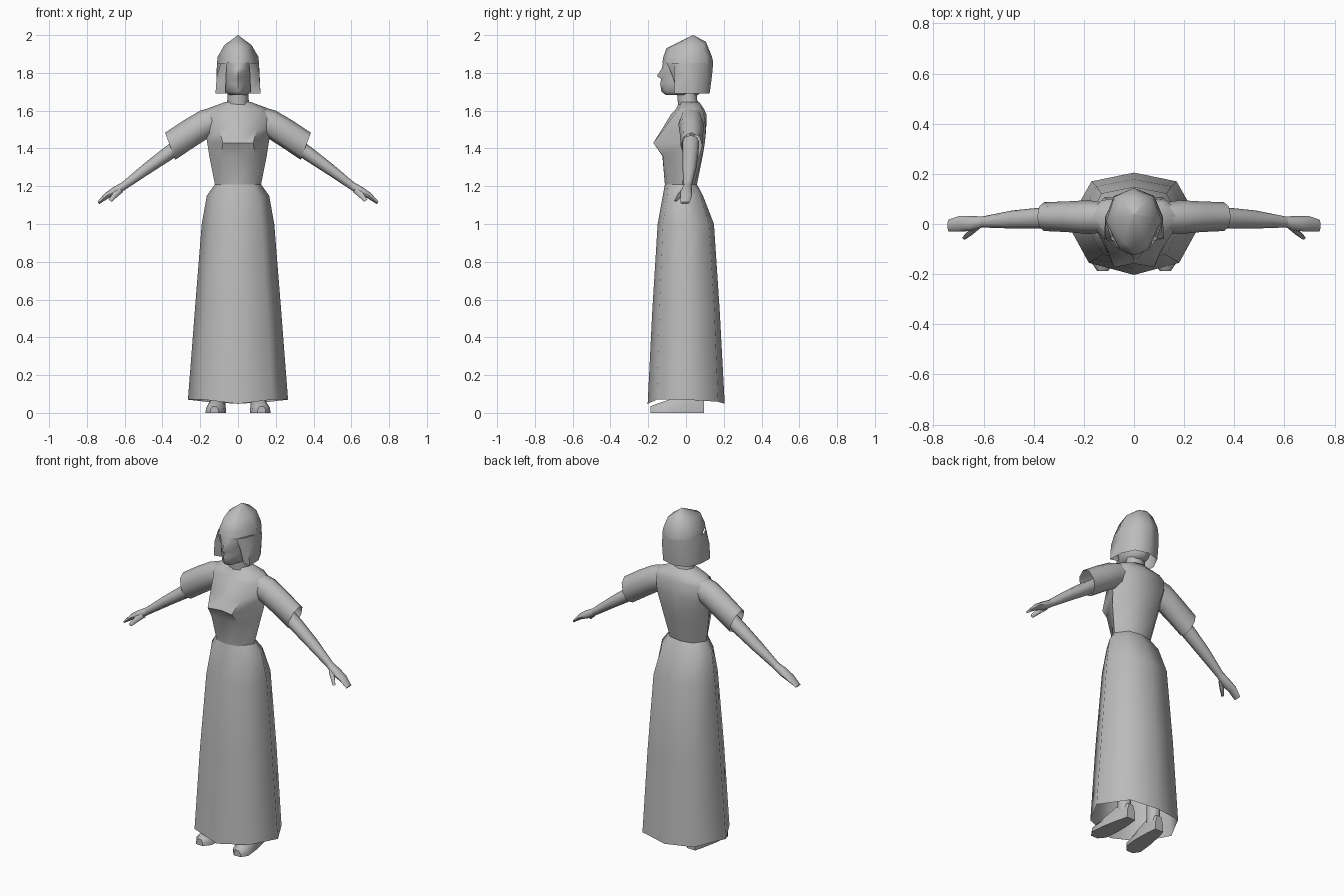
import bpy, math
from mathutils import Vector

grey = bpy.data.materials.new("plain_grey")
grey.diffuse_color = (0.5, 0.5, 0.5, 1)


def make(name, verts, faces, angle=60):
    me = bpy.data.meshes.new(name)
    me.from_pydata([tuple(v) for v in verts], [], faces)
    me.materials.append(grey)
    for p in me.polygons:
        p.use_smooth = True
    me.set_sharp_from_angle(angle=math.radians(angle))
    ob = bpy.data.objects.new(name, me)
    bpy.context.collection.objects.link(ob)
    return ob


def loft(name, rings, closed=True, caps=(False, False), angle=60):
    """Skin a stack of equal rings."""
    n = len(rings[0])
    verts = [v for r in rings for v in r]
    faces = []
    for i in range(len(rings) - 1):
        for j in range(n if closed else n - 1):
            k = (j + 1) % n
            faces.append((i * n + j, i * n + k, (i + 1) * n + k, (i + 1) * n + j))
    if caps[0]:
        faces.append(tuple(reversed(range(n))))
    if caps[1]:
        faces.append(tuple(range(len(verts) - n, len(verts))))
    return make(name, verts, faces, angle)


def ring(z, front, fx, fy, sx, sy, bx, by, back, dz=0):
    """Symmetric eight-point section; dz lowers the front and back points."""
    half = [(fx, fy, z), (sx, sy, z), (bx, by, z - dz / 2)]
    return ([(0, front, z - dz)] + half + [(0, back, z - dz)]
            + [(-x, y, w) for x, y, w in reversed(half)])


def limb(name, side, sections, caps, sides=8):
    """Tube through oval sections: top x, z, bottom x, z, front y, back y."""
    rings = []
    for tx, tz, bx, bz, y0, y1 in sections:
        r = []
        for i in range(sides):
            a = 2 * math.pi * i / sides * side
            c, s = math.cos(a), math.sin(a)
            r.append((side * ((tx + bx) / 2 + c * (tx - bx) / 2),
                      (y0 + y1) / 2 - s * (y1 - y0) / 2,
                      (tz + bz) / 2 + c * (tz - bz) / 2))
        rings.append(r)
    return loft(name, rings, True, caps)


# long skirt, open at the hem
loft("skirt", [
    ring(.07, -.203, .18, -.155, .265, 0, .17, .17, .205, .022),
    ring(.55, -.178, .155, -.14, .228, 0, .15, .15, .178),
    ring(1.0, -.15, .125, -.122, .192, 0, .13, .122, .148),
    ring(1.15, -.123, .11, -.10, .165, -.01, .11, .075, .09),
    ring(1.21, -.112, .075, -.095, .122, -.02, .075, .045, .058),
])

# bodice and shoulders
loft("bodice", [
    ring(1.21, -.112, .075, -.095, .122, -.02, .075, .045, .058),
    ring(1.36, -.125, .09, -.123, .152, 0, .09, .085, .088),
    ring(1.43, -.158, .08, -.173, .163, .015, .10, .10, .10),
    ring(1.5, -.128, .10, -.12, .175, .025, .12, .105, .107),
    ring(1.58, -.08, .12, -.06, .195, .03, .13, .095, .108),
    ring(1.61, -.052, .11, -.035, .165, .03, .11, .085, .095),
    ring(1.645, -.035, .04, -.025, .07, .025, .045, .06, .07),
], caps=(False, True))

# neck
loft("neck", [
    ring(1.62, -.04, .04, -.03, .065, .02, .045, .06, .075),
    ring(1.66, -.045, .035, -.035, .056, .01, .04, .045, .058),
    ring(1.74, -.05, .035, -.04, .055, .01, .04, .045, .06),
])

# face, with nose, mouth and chin on the centre line
loft("head", [
    ring(1.682, -.105, .02, -.09, .045, -.01, .03, .05, .06),
    ring(1.70, -.13, .028, -.108, .065, -.02, .05, .06, .09),
    ring(1.742, -.137, .032, -.112, .074, -.02, .06, .07, .10),
    ring(1.768, -.131, .034, -.112, .077, -.02, .06, .07, .11),
    ring(1.783, -.155, .03, -.114, .079, -.02, .06, .07, .11),
    ring(1.825, -.127, .036, -.112, .082, -.02, .06, .07, .11),
    ring(1.87, -.12, .045, -.10, .08, -.01, .06, .07, .11),
], caps=(True, True))

# hair crown
loft("hair_crown", [
    ring(1.852, -.125, .058, -.102, .111, .01, .08, .11, .144),
    ring(1.885, -.12, .06, -.09, .108, .02, .075, .11, .138),
    [(0, -.104, 1.93), (.045, -.07, 1.942), (.072, .025, 1.947), (.055, .095, 1.95),
     (0, .105, 1.965), (-.055, .095, 1.95), (-.072, .025, 1.947), (-.045, -.07, 1.942)],
    [(.001 * math.sin(i * math.pi / 4), .038 - .001 * math.cos(i * math.pi / 4), 2)
     for i in range(8)],
], caps=(False, True))


# bobbed hair hanging around the back, open at the face
def bob(z, pts):
    half = [(x, y, z) for x, y in pts]
    return half + [(-x, y, w) for x, y, w in reversed(half[:-1])]


loft("hair_bob", [
    bob(1.69, [(.066, -.045), (.119, -.06), (.115, .03), (.078, .105), (0, .125)]),
    bob(1.78, [(.064, -.07), (.113, -.06), (.115, .025), (.08, .112), (0, .137)]),
    bob(1.852, [(.058, -.102), (.09, -.06), (.111, .01), (.08, .11), (0, .144)]),
], closed=False)

for side, tag in ((1, "left"), (-1, "right")):
    # short sleeve
    limb(tag + "_sleeve", side, [
        (.07, 1.638, .10, 1.49, -.03, .08),
        (.20, 1.60, .165, 1.45, -.04, .095),
        (.29, 1.547, .25, 1.395, -.032, .09),
        (.386, 1.483, .332, 1.34, -.028, .087)], (False, False))
    # bare arm and hand
    limb(tag + "_arm", side, [
        (.30, 1.47, .27, 1.40, -.02, .07),
        (.39, 1.405, .345, 1.345, -.018, .066),
        (.50, 1.318, .47, 1.265, -.018, .054),
        (.615, 1.22, .595, 1.183, -.014, .03)], (False, False))
    limb(tag + "_hand", side, [
        (.615, 1.22, .595, 1.183, -.014, .03),
        (.66, 1.195, .635, 1.155, -.028, .032),
        (.705, 1.163, .688, 1.135, -.03, .032),
        (.744, 1.118, .735, 1.105, -.03, .018)], (False, True))
    limb(tag + "_thumb", side, [
        (.63, 1.197, .61, 1.168, -.02, .005),
        (.66, 1.168, .64, 1.143, -.045, -.018),
        (.685, 1.128, .668, 1.118, -.062, -.048)], (False, True), 6)

    # foot: sections from toe to heel (y, centre x, half width, height)
    rings = []
    for y, cx, w, h in ((-.187, .125, .022, .035), (-.15, .122, .05, .05),
                        (-.06, .113, .05, .08), (.03, .105, .04, .11),
                        (.095, .10, .028, .09)):
        sec = [(-w, 0), (w, 0), (w * .95, h * .5), (w * .5, h), (-w * .5, h), (-w * .95, h * .5)]
        rings.append([(side * (cx + dx), y, z) for dx, z in (sec if side > 0 else sec[::-1])])
    loft(tag + "_foot", rings[::-1], caps=(True, True), angle=50)
    # lower leg hidden by the skirt
    loft(tag + "_shin", [[(side * .103 + .036 * math.cos(i * math.pi / 4),
                           .04 + .04 * math.sin(i * math.pi / 4), z) for i in range(8)]
                         for z in (.06, .3)])
